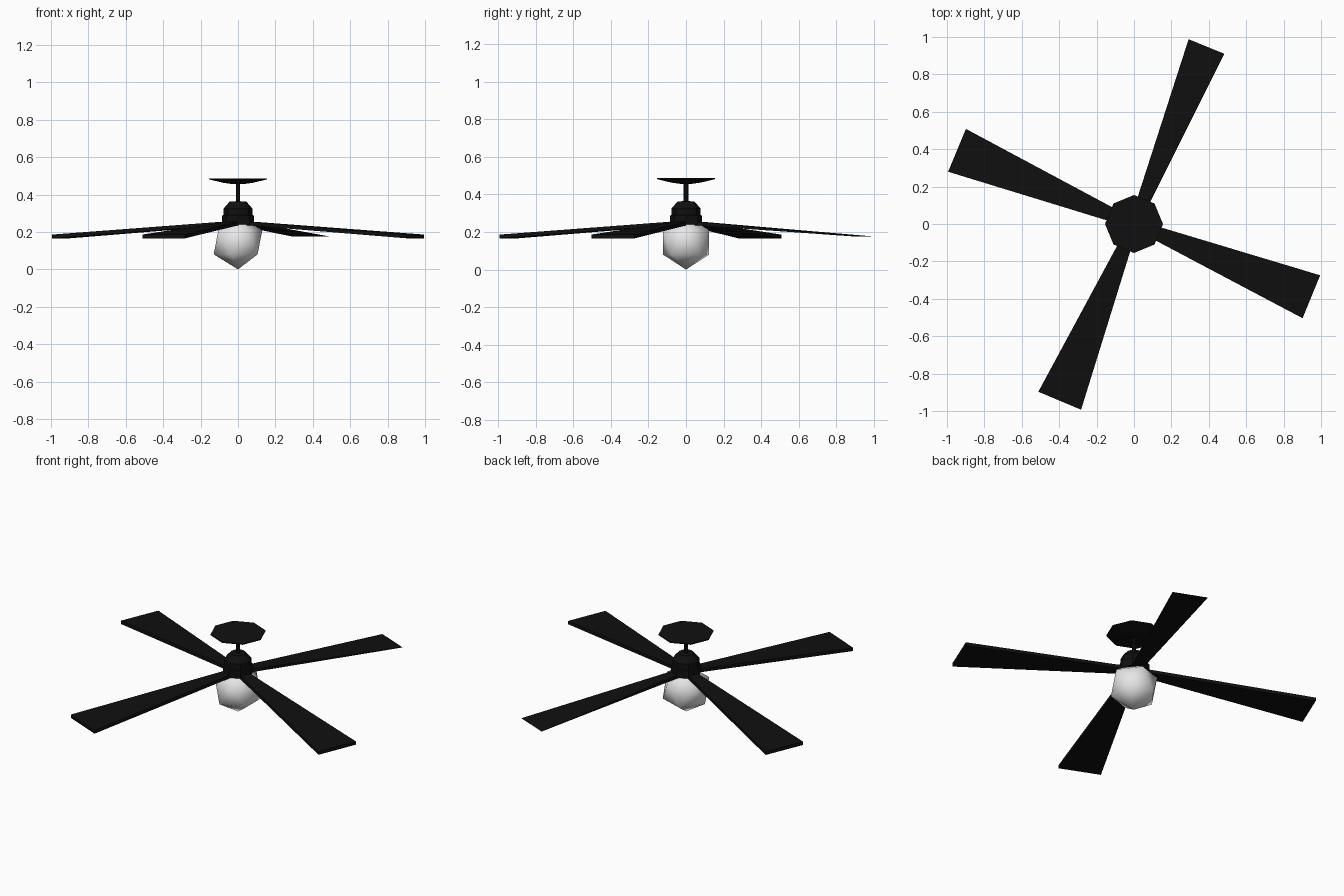
import bpy, bmesh, math
from mathutils import Matrix

cube = bpy.data.objects.get("Cube")
if cube:
    bpy.data.objects.remove(cube, do_unlink=True)


def material(name, rgb):
    mat = bpy.data.materials.new(name)
    mat.use_nodes = True
    mat.diffuse_color = (*rgb, 1)
    mat.node_tree.nodes["Principled BSDF"].inputs["Base Color"].default_value = (*rgb, 1)
    return mat


black = material("black", (0.005, 0.005, 0.005))
white = material("frosted white", (0.8, 0.8, 0.8))


def finish(name, bm, mat, smooth=False):
    bmesh.ops.recalc_face_normals(bm, faces=bm.faces)
    for face in bm.faces:
        face.smooth = smooth
    mesh = bpy.data.meshes.new(name)
    bm.to_mesh(mesh)
    bm.free()
    mesh.materials.append(mat)
    obj = bpy.data.objects.new(name, mesh)
    bpy.context.collection.objects.link(obj)
    return obj


def lathe(name, profile, mat, sides=8):
    """Turn a (radius, height) profile around the z axis."""
    bm = bmesh.new()
    verts = [bm.verts.new((r, 0, z)) for r, z in profile]
    edges = [bm.edges.new(pair) for pair in zip(verts, verts[1:])]
    bmesh.ops.spin(bm, geom=verts + edges, cent=(0, 0, 0), axis=(0, 0, 1),
                   angle=math.tau, steps=sides, use_duplicate=False)
    bmesh.ops.remove_doubles(bm, verts=bm.verts, dist=0.0005)
    return finish(name, bm, mat)


def blade(name, angle, tip_half, tip_thick):
    """Drooping tapered slab pointing outward."""
    bm = bmesh.new()
    bmesh.ops.create_cube(bm, size=2)
    for v in bm.verts:
        tip = v.co.x > 0
        r, half, z, thick = (1.025, tip_half, 0.176, tip_thick) if tip else (0.06, 0.03, 0.246, 0.02)
        v.co = (r, v.co.y * half, z + v.co.z * thick / 2)
    bm.transform(Matrix.Rotation(math.radians(angle), 4, 'Z'))
    return finish(name, bm, black)


# Ceiling mount and rod
lathe("ceiling_mount", [(0, 0.487), (0.155, 0.487), (0.155, 0.481),
                        (0.08, 0.463), (0.03, 0.456), (0, 0.456)], black)
lathe("down_rod", [(0, 0.47), (0.012, 0.47), (0.012, 0.34), (0, 0.34)], black)

# Motor housing with a stepped dome
lathe("motor_housing", [(0, 0.365), (0.045, 0.362), (0.077, 0.325), (0.077, 0.29),
                        (0.086, 0.287), (0.086, 0.24), (0, 0.24)], black)

# Four blades, the rear one thin at its tip
blade("rear_blade", 67.8, 0.103, 0.002)
for label, angle in (("right", 157.4), ("front", 247.2), ("left", -22.3)):
    blade(label + "_blade", angle, 0.124, 0.02)

# Faceted lamp globe
bm = bmesh.new()
bmesh.ops.create_icosphere(bm, subdivisions=1, radius=0.145,
                           matrix=Matrix.Translation((0, 0, 0.145)))
finish("lamp_globe", bm, white, smooth=True)
